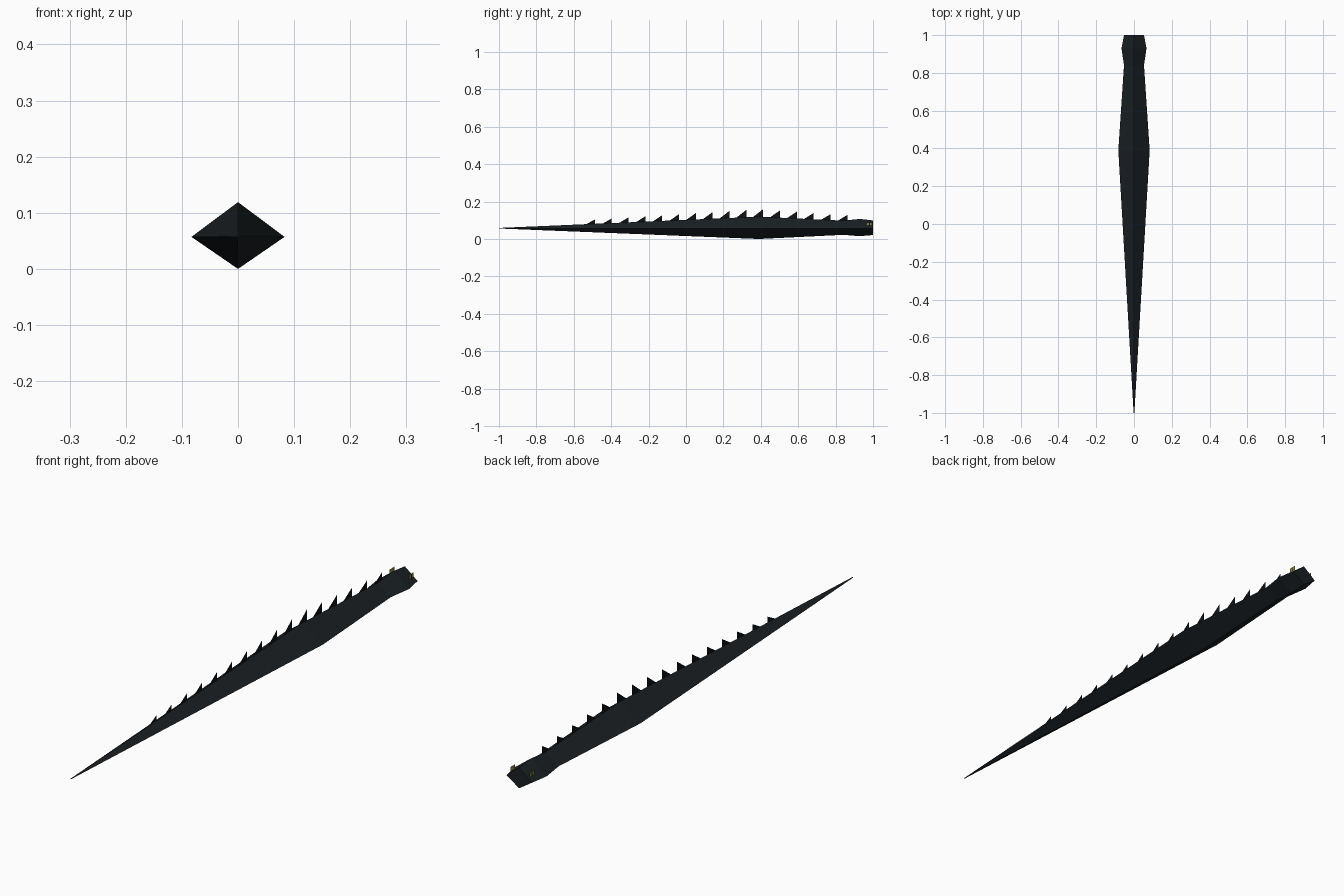
import bpy, bmesh

if "Cube" in bpy.data.objects:
    bpy.data.objects.remove(bpy.data.objects["Cube"])

def material(name, rgb):
    m = bpy.data.materials.new(name)
    m.diffuse_color = (*rgb, 1)
    m.use_nodes = True
    m.node_tree.nodes["Principled BSDF"].inputs["Base Color"].default_value = m.diffuse_color
    return m

skin = material("skin", (0.010, 0.014, 0.017))
dark = material("dark", (0.005, 0.006, 0.007))
yellow = material("yellow", (0.27, 0.24, 0.07))

def make(name, verts, faces, mat):
    me = bpy.data.meshes.new(name)
    me.from_pydata(verts, [], faces)
    me.materials.append(mat)
    ob = bpy.data.objects.new(name, me)
    bpy.context.collection.objects.link(ob)
    return ob

MID = 0.057
# Body stations: y, half width, bottom z, top z
stations = [(-1.0, 0.002, 0.056, 0.059), (0.39, 0.083, 0.0, 0.119),
            (0.84, 0.053, 0.022, 0.098), (0.93, 0.066, 0.015, 0.107),
            (1.0, 0.053, 0.021, 0.099)]

# Diamond-section body, lofted from tail tip to head
verts, faces = [], []
for y, w, lo, hi in stations:
    verts += [(w, y, MID), (0, y, hi), (-w, y, MID), (0, y, lo)]
for s in range(len(stations) - 1):
    for i in range(4):
        j = (i + 1) % 4
        faces.append((4*s + i, 4*s + j, 4*s + 4 + j, 4*s + 4 + i))
n = 4 * (len(stations) - 1)
faces += [(3, 2, 1, 0), (n, n + 1, n + 2, n + 3)]
body = make("body", verts, faces, skin)
bm = bmesh.new()
bm.from_mesh(body.data)
bmesh.ops.recalc_face_normals(bm, faces=bm.faces)
bm.to_mesh(body.data)
bm.free()

def top_z(y):
    for a, b in zip(stations, stations[1:]):
        if y <= b[0]:
            return a[3] + (b[3] - a[3]) * (y - a[0]) / (b[0] - a[0])
    return stations[-1][3]

# Row of flat triangular back spines, tallest over the widest part
verts, faces = [], []
for k in range(16):
    y = -0.487 + 0.09 * k
    h = 0.023 + 0.019 * (k / 10 if k <= 10 else 1 - (k - 10) / 7)
    base = 0.05 + 0.35 * (h - 0.023)
    verts += [(0, y - base, top_z(y - base) - 0.002), (0, y, top_z(y) - 0.002),
              (0, y, top_z(y) + h)]
    faces.append((3*k, 3*k + 1, 3*k + 2))
make("back_spines", verts, faces, dark)

# Flat eyes with slit pupils on both sides of the head
def plate(name, x, y0, y1, z0, z1, mat):
    make(name, [(x, y0, z0), (x, y1, z0), (x, y1, z1), (x, y0, z1)],
         [(0, 1, 2, 3) if x > 0 else (3, 2, 1, 0)], mat)

for side, label in ((1, "right"), (-1, "left")):
    plate(label + "_eye", side * 0.04, 0.966, 0.995, 0.071, 0.089, yellow)
    plate(label + "_pupil", side * 0.041, 0.978, 0.983, 0.072, 0.088, dark)
